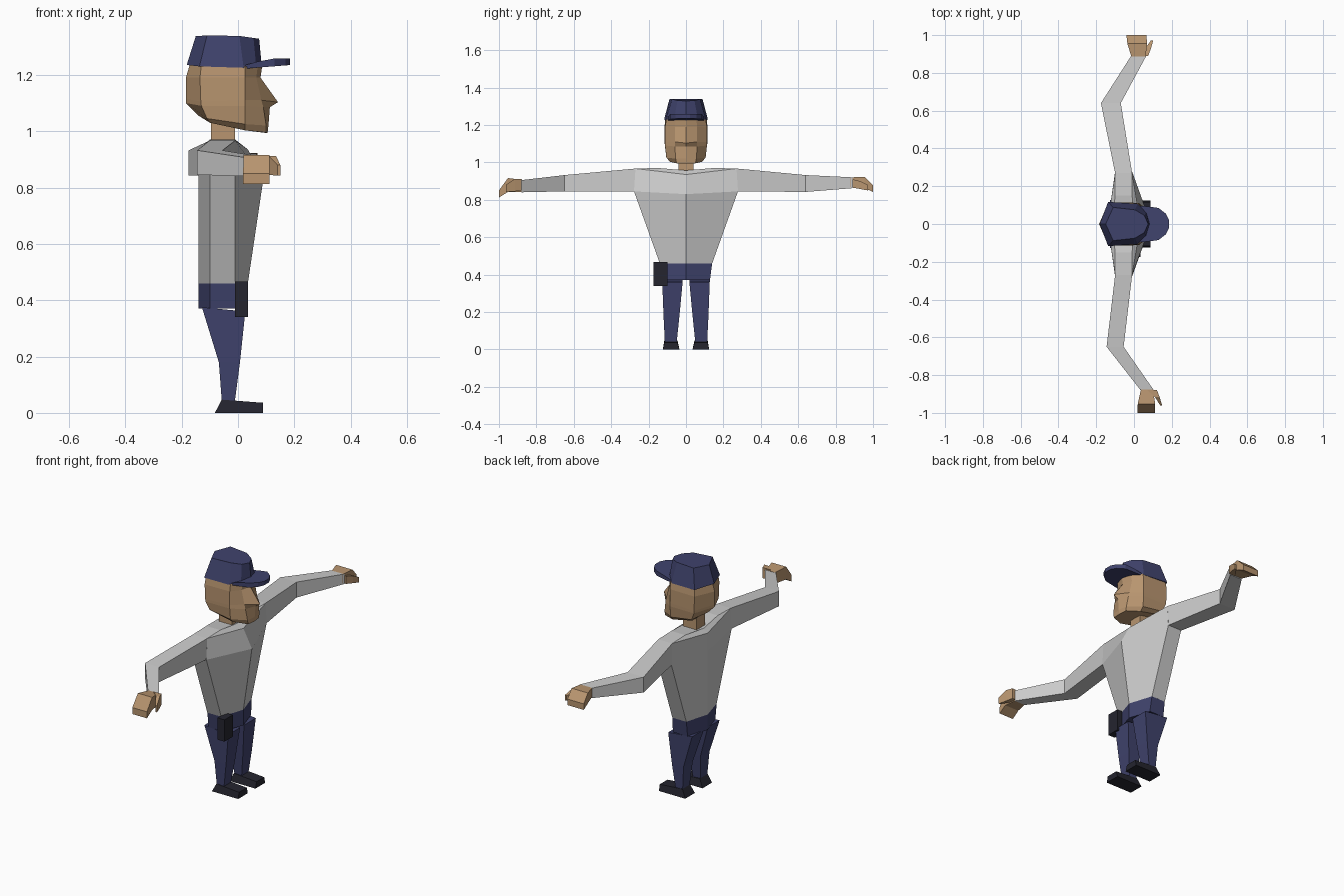
import bpy, bmesh


def material(name, rgb):
    m = bpy.data.materials.new(name)
    m.diffuse_color = (*rgb, 1)
    return m


navy = material("navy cloth", (0.05, 0.055, 0.15))
skin = material("skin", (0.48, 0.30, 0.16))
black = material("black leather", (0.018, 0.018, 0.028))


def loft(name, rings, mat=None):
    """Skin a list of equal-length point rings and cap both ends."""
    bm = bmesh.new()
    vs = [[bm.verts.new(p) for p in r] for r in rings]
    n = len(vs[0])
    for a, b in zip(vs, vs[1:]):
        for i in range(n):
            j = (i + 1) % n
            bm.faces.new((a[i], a[j], b[j], b[i]))
    bm.faces.new(vs[0])
    bm.faces.new(vs[-1])
    bmesh.ops.recalc_face_normals(bm, faces=bm.faces)
    me = bpy.data.meshes.new(name)
    bm.to_mesh(me)
    bm.free()
    ob = bpy.data.objects.new(name, me)
    bpy.context.collection.objects.link(ob)
    if mat:
        me.materials.append(mat)
    return ob


def sym(half):
    """Ring from back centre to front centre, mirrored across y = 0."""
    return half + [(x, -y, z) for x, y, z in reversed(half[1:-1])]


def rect_z(x0, x1, y0, y1, z, zf=None):
    zf = z if zf is None else zf
    return [(x0, y0, z), (x1, y0, zf), (x1, y1, zf), (x0, y1, z)]


def rect_y(x0, x1, y, z0, z1):
    return [(x0, y, z0), (x1, y, z0), (x1, y, z1), (x0, y, z1)]


# head with a nose ridge and a flat chin
loft("head", [
    sym([(-0.10, 0, 1.03), (-0.10, .085, 1.03), (0.025, .085, 1.003), (0.10, .05, .995), (0.105, 0, .993)]),
    sym([(-0.14, 0, 1.055), (-0.11, .105, 1.045), (0.025, .105, 1.025), (0.10, .055, 1.02), (0.108, 0, 1.02)]),
    sym([(-0.185, 0, 1.10), (-0.13, .113, 1.09), (0.025, .112, 1.09), (0.09, .06, 1.085), (0.113, 0, 1.085)]),
    sym([(-0.185, 0, 1.115), (-0.132, .114, 1.105), (0.025, .112, 1.11), (0.083, .06, 1.11), (0.142, 0, 1.103)]),
    sym([(-0.185, 0, 1.19), (-0.135, .115, 1.19), (0.025, .112, 1.19), (0.065, .06, 1.19), (0.08, 0, 1.19)]),
    sym([(-0.17, 0, 1.24), (-0.13, .11, 1.235), (0.025, .105, 1.23), (0.07, .055, 1.23), (0.085, 0, 1.225)]),
], skin)
loft("neck", [rect_z(-.096, -.01, -.04, .04, z) for z in (.93, 1.06)], skin)

# cap crown and brim
loft("cap_crown", [
    sym([(-0.182, 0, 1.235), (-0.137, .117, 1.23), (0.02, .107, 1.225), (0.065, .065, 1.225), (0.085, 0, 1.225)]),
    sym([(-0.15, 0, 1.337), (-0.11, .088, 1.34), (0.005, .075, 1.338), (0.055, .045, 1.331), (0.075, 0, 1.328)]),
], navy)
outline = [(0.0, .1), (.07, .093), (.13, .085), (.168, .055), (.185, .022)]
outline += [(x, -y) for x, y in reversed(outline)]
loft("cap_brim", [
    [(x, y, 1.22 + .08 * x) for x, y in outline],
    [(x, y, min(1.228 + .27 * x, 1.258)) for x, y in outline],
], navy)


def hexring(back, front, width, zc, zs, xb=-.1, xf=-.01):
    return sym([(back, 0, zc), (xb, width, zs), (xf, width, zs), (front, 0, zc)])


# shirt torso
loft("shirt_torso", [
    hexring(-.14, .035, .14, .46, .46),
    hexring(-.14, .09, .278, .83, .845),
    hexring(-.14, .035, .27, .935, .967),
    hexring(-.115, .0, .15, .957, .970),
    hexring(-.098, -.01, .05, .957, .957),
])

# sleeves: x range, y, z range at shoulder, elbow and wrist
loft("left_sleeve", [rect_y(-.10, -.01, .27, .845, .967), rect_y(-.175, -.07, .64, .842, .932),
                     rect_y(-.015, .065, .89, .862, .92)])
loft("right_sleeve", [rect_y(-.10, -.01, -.27, .845, .967), rect_y(-.145, -.055, -.65, .845, .932),
                      rect_y(.035, .105, -.88, .84, .905)])

# hands bend downward at the knuckles, with a forward thumb
loft("left_hand", [rect_y(-.012, .06, .88, .868, .92), rect_y(-.035, .07, .955, .862, .922),
                   rect_y(-.04, .065, 1.0, .842, .877)], skin)
loft("left_thumb", [rect_y(.03, .075, .89, .865, .91), rect_y(.06, .09, .93, .858, .9),
                    rect_y(.09, .102, .972, .85, .88)], skin)
loft("right_hand", [rect_y(.037, .10, -.875, .842, .907), rect_y(.02, .112, -.952, .842, .916),
                    rect_y(.018, .112, -1.0, .812, .85)], skin)
loft("right_thumb", [rect_y(.07, .122, -.88, .85, .912), rect_y(.11, .135, -.915, .845, .912),
                     rect_y(.14, .15, -.962, .842, .88)], skin)

# trouser hips
loft("trouser_hips", [
    hexring(-.14, .035, .128, .37, .37, -.1, -.005),
    hexring(-.14, .035, .14, .462, .462),
], navy)

# legs and shoes, one pair per side
for side, s in (("left", 1), ("right", -1)):
    loft(side + "_trouser_leg", [
        rect_z(-.128, .026, s * .018, s * .127, .375, .36),
        rect_z(-.068, .007, s * .035, s * .12, .18),
        rect_z(-.057, -.012, s * .05, s * .113, .035),
    ], navy)
    loft(side + "_shoe", [
        rect_z(-.082, .088, s * .035, s * .124, 0),
        rect_z(-.058, .088, s * .045, s * .116, .047, .036),
    ], black)

# belt pouch on the right hip
loft("belt_pouch", [rect_z(-.01, .035, -.175, -.098, z) for z in (.34, .467)], black)
